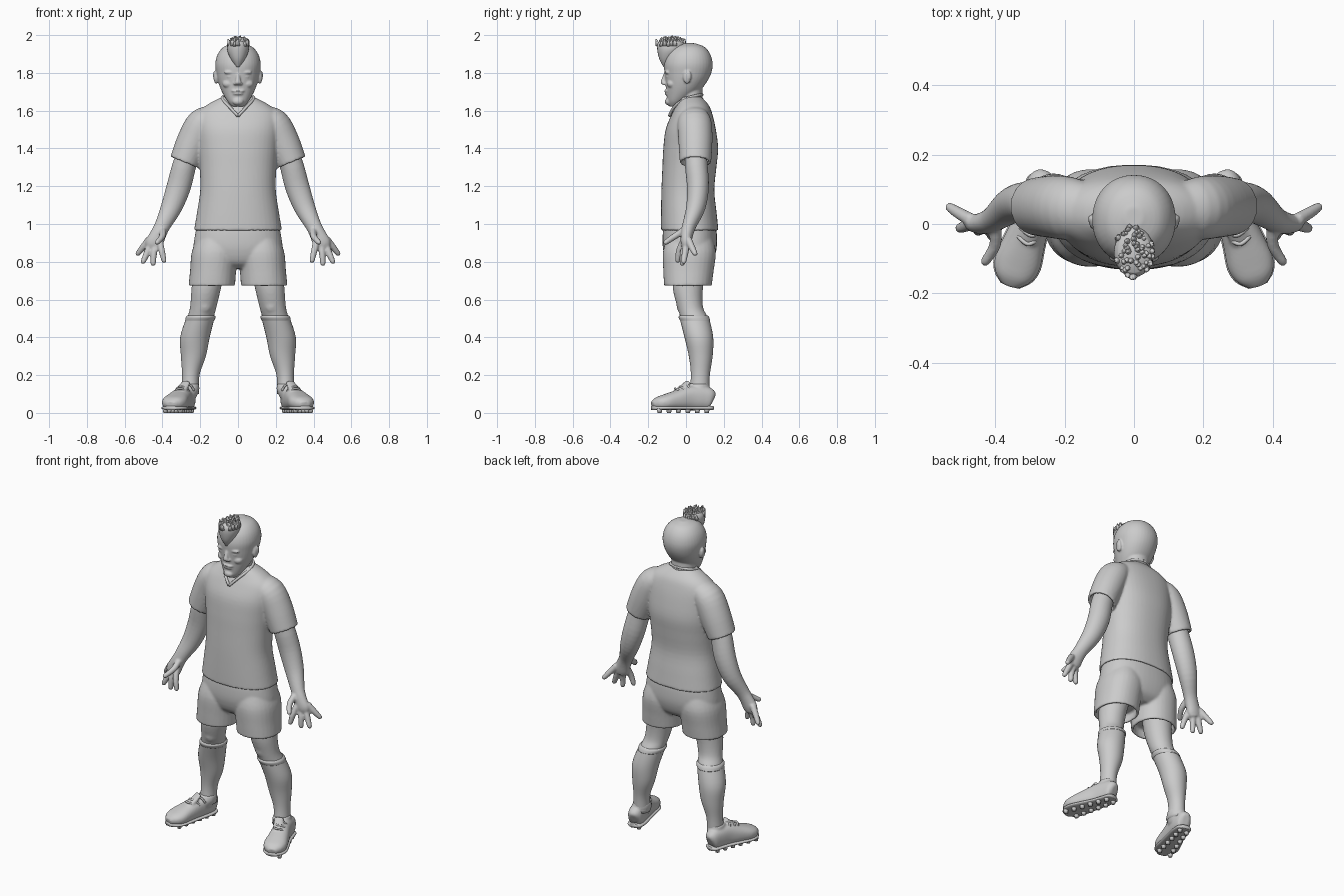
import bpy, bmesh, math, random
from mathutils import Vector, Matrix

random.seed(4)
X, Y, Z = Vector((1, 0, 0)), Vector((0, 1, 0)), Vector((0, 0, 1))


def smooth_rings(rings, k=4):
    """Catmull-Rom between rings of (x, y, z, rx, ry)."""
    out = []
    for i in range(len(rings) - 1):
        a, b, c, d = (rings[min(max(j, 0), len(rings) - 1)] for j in range(i - 1, i + 3))
        for s in range(k):
            t = s / k
            out.append([0.5 * (2 * q + (r - p) * t + (2 * p - 5 * q + 4 * r - w) * t * t
                               + (3 * q - p - 3 * r + w) * t ** 3) for p, q, r, w in zip(a, b, c, d)])
    return out + [list(rings[-1])]


def tube(bm, rings, ref=Y, axis=None, n=32, p=2.0, hem=0):
    """Loft closed superellipse rings; hem > 0 hollows the last end."""
    R = smooth_rings(rings)
    sections = []
    for i, r in enumerate(R):
        a, b = R[max(i - 1, 0)], R[min(i + 1, len(R) - 1)]
        t = axis or (Vector(b[:3]) - Vector(a[:3])).normalized()
        sections.append((Vector(r[:3]), t, max(r[3], .002), max(r[4], .002)))
    if hem:
        c, t, rx, ry = sections[-1]
        down = (c - sections[-2][0]).normalized()
        sections += [(c, t, rx - .014, ry - .014), (c - down * hem, t, rx - .016, ry - .016)]
    loops = []
    for c, t, rx, ry in sections:
        u = ref.cross(t).normalized()
        v = t.cross(u)
        loop = []
        for j in range(n):
            ca, sa = math.cos(2 * math.pi * j / n), math.sin(2 * math.pi * j / n)
            f = (abs(ca) ** p + abs(sa) ** p) ** (-1 / p)
            loop.append(bm.verts.new(c + u * rx * f * ca + v * ry * f * sa))
        loops.append(loop)
    for a, b in zip(loops, loops[1:]):
        for j in range(n):
            bm.faces.new((a[j], a[(j + 1) % n], b[(j + 1) % n], b[j]))
    bm.faces.new(loops[0])
    bm.faces.new(loops[-1])


def ball(bm, c, r):
    m = Matrix.Translation(c) @ Matrix.Diagonal((*r, 1))
    bmesh.ops.create_uvsphere(bm, u_segments=20, v_segments=12, radius=1, matrix=m)


def finish(bm, name, voxel=0, mirror=False, soften=4):
    """Make the object; a voxel size blends its overlapping shells."""
    bmesh.ops.recalc_face_normals(bm, faces=bm.faces)
    for f in bm.faces:
        f.smooth = True
    me = bpy.data.meshes.new(name)
    bm.to_mesh(me)
    bm.free()
    ob = bpy.data.objects.new(name, me)
    bpy.context.collection.objects.link(ob)
    if mirror:
        ob.modifiers.new("mirror", 'MIRROR').use_mirror_merge = False
    if voxel:
        m = ob.modifiers.new("blend", 'REMESH')
        m.mode, m.voxel_size, m.use_smooth_shade = 'VOXEL', voxel, True
        s = ob.modifiers.new("soften", 'SMOOTH')
        s.factor, s.iterations = 0.5, soften
    return ob


# Shirt: torso with both sleeves
bm = bmesh.new()
torso = [(1.675, .025, .08, .055), (1.63, .035, .165, .085), (1.58, .032, .215, .108),
         (1.5, .025, .22, .133), (1.4, .025, .212, .145), (1.3, .018, .203, .143),
         (1.18, .01, .2, .14), (1.06, .015, .217, .147), (.965, .02, .233, .152)]
tube(bm, [(0, y, z, rx, ry) for z, y, rx, ry in torso], axis=-Z, n=48, p=2.25, hem=.03)
for s in (1, -1):
    tube(bm, [(s * .12, .04, 1.58, .05, .07), (s * .185, .045, 1.535, .083, .09),
              (s * .235, .05, 1.44, .088, .09), (s * .283, .05, 1.325, .081, .083)], hem=.04)
finish(bm, "shirt", .0075, soften=5)

# V-shaped collar trim
bm = bmesh.new()
tube(bm, [(0, -.088, 1.572, .008, .008), (.045, -.062, 1.62, .008, .008), (.082, -.005, 1.662, .008, .008),
          (.065, .06, 1.68, .008, .008), (0, .085, 1.685, .008, .008)], ref=Z, n=10)
finish(bm, "collar", mirror=True)

# Shorts: hips with two open legs
bm = bmesh.new()
tube(bm, [(0, .02, 1.0, .215, .135), (0, .02, .95, .226, .143), (0, .02, .87, .236, .142),
          (0, .02, .8, .22, .12), (0, .02, .765, .17, .08)], axis=-Z, n=48, p=2.3)
for s in (1, -1):
    tube(bm, [(s * .115, .02, .93, .1, .12), (s * .122, .018, .85, .123, .14),
              (s * .132, .013, .75, .122, .133), (s * .139, .01, .672, .123, .126)],
         axis=-Z, p=2.2, hem=.05)
finish(bm, "shorts", .0075)

# Legs and knee socks
leg = [(.15, .02, .78, .085, .09), (.168, .01, .66, .078, .08), (.184, .022, .56, .07, .068),
       (.2, .045, .5, .07, .073), (.228, .068, .4, .073, .071), (.236, .078, .3, .061, .058),
       (.25, .076, .2, .041, .045), (.254, .07, .1, .042, .048)]
bm = bmesh.new()
tube(bm, leg, axis=-Z)
ball(bm, (.178, -.02, .57), (.04, .03, .045))
finish(bm, "leg", .008, mirror=True)
bm = bmesh.new()
tube(bm, [(.197, .041, .512, .073, .074)] + [(x, y, z, a + .005, b + .005) for x, y, z, a, b in leg[3:]], axis=-Z)
finish(bm, "sock", mirror=True)
bm = bmesh.new()
tube(bm, [(.196, .04, .515, .074, .076), (.198, .042, .505, .079, .081), (.203, .049, .488, .076, .08)], axis=-Z)
finish(bm, "sock_cuff", mirror=True)

# Shoes
shoe = [(.262, .142, .068, .02, .03), (.265, .128, .073, .04, .056), (.273, .08, .078, .048, .064),
        (.29, .02, .077, .051, .064), (.315, -.05, .066, .06, .052), (.335, -.11, .056, .067, .042),
        (.348, -.15, .05, .055, .033), (.357, -.178, .044, .025, .017)]
bm = bmesh.new()
tube(bm, shoe, ref=Z, p=2.4)
tube(bm, [(.255, .07, .155, .048, .052), (.257, .065, .12, .052, .06), (.262, .06, .08, .04, .05)], axis=-Z)
tube(bm, [(.276, .01, .165, .026, .009), (.29, -.015, .135, .03, .014), (.31, -.05, .11, .03, .014)], ref=Z)
finish(bm, "shoe", .006, mirror=True)

# Soles with studs
bm = bmesh.new()
tube(bm, [(x, y, .026, w + .003, .011) for x, y, z, w, h in shoe], ref=Z, p=3)
for t in range(6):
    y = .11 - t * .05
    for side in (-1, 1):
        c = (.27 + (.11 - y) * .3 + side * (.024 + .003 * t), y, .013)
        bmesh.ops.create_cone(bm, cap_ends=True, segments=12, radius1=.011, radius2=.016, depth=.026,
                              matrix=Matrix.Translation(c))
finish(bm, "sole", mirror=True)

# Laces and ankle strap
bm = bmesh.new()
for x, y, z, w in ((.278, .0, .146, .045), (.296, -.025, .132, .04), (.306, -.05, .122, .036)):
    tube(bm, [(x - w, y + .012, z - .028, .006, .006), (x - w * .6, y, z, .006, .006), (x, y - .008, z + .006, .006, .006),
              (x + w * .6, y + .008, z, .006, .006), (x + w, y + .03, z - .028, .006, .006)], n=8)
finish(bm, "laces", mirror=True)

# Arms with hands and fingers
bm = bmesh.new()
tube(bm, [(.225, .05, 1.46, .055, .055), (.278, .053, 1.33, .062, .06), (.313, .063, 1.2, .064, .058),
          (.352, .052, 1.09, .056, .051), (.398, .018, .995, .042, .037), (.42, .006, .95, .042, .033),
          (.443, 0, .9, .046, .028), (.452, 0, .872, .036, .02)])
fingers = [((.415, -.015, .905), (.403, -.036, .855), (.392, -.044, .806)),
           ((.437, -.003, .89), (.446, -.016, .84), (.449, -.02, .79)),
           ((.462, .004, .895), (.485, -.006, .84), (.502, -.012, .8)),
           ((.47, .012, .92), (.505, .032, .875), (.53, .048, .843)),
           ((.4, -.005, .97), (.4, -.06, .935), (.428, -.108, .902))]
for a, b, c in fingers:
    tube(bm, [(*a, .019, .019), (*b, .0175, .017), (*c, .014, .014)], ref=X, n=14)
    ball(bm, c, (.0135, .0135, .012))
finish(bm, "arm", .006, mirror=True, soften=3)

# Head with neck and facial features
bm = bmesh.new()
skull = [(1.622, -.062, .03, .026), (1.65, -.048, .056, .05), (1.7, -.018, .085, .086), (1.75, .0, .104, .109),
         (1.8, .01, .115, .124), (1.85, .013, .12, .128), (1.9, .015, .107, .113), (1.938, .018, .075, .079),
         (1.957, .02, .025, .028)]
tube(bm, [(0, y, z, a, b) for z, y, a, b in skull], axis=Z, n=40, p=2.1)
tube(bm, [(0, .025, 1.76, .07, .06), (0, .026, 1.68, .072, .061), (0, .022, 1.62, .075, .066),
          (0, .025, 1.55, .085, .075)], axis=-Z)
tube(bm, [(0, -.104, 1.8, .01, .012), (0, -.116, 1.77, .012, .013), (0, -.121, 1.748, .018, .014),
          (0, -.114, 1.737, .016, .01)], axis=-Z, n=16)
ball(bm, (0, -.092, 1.648), (.03, .02, .02))
ball(bm, (0, -.1, 1.704), (.036, .016, .007))
ball(bm, (0, -.097, 1.69), (.03, .016, .008))
for s in (1, -1):
    ball(bm, (s * .04, -.098, 1.803), (.034, .014, .01))
    ball(bm, (s * .04, -.092, 1.78), (.02, .014, .009))
    ball(bm, (s * .05, -.075, 1.742), (.032, .026, .024))
    ball(bm, (s * .014, -.113, 1.743), (.011, .012, .008))
    ball(bm, (s * .116, .006, 1.778), (.013, .022, .036))
    ball(bm, (s * .124, .014, 1.785), (.008, .014, .026))
finish(bm, "head", .005, soften=3)

# Spiky strip of hair
bm = bmesh.new()
tube(bm, [(0, -.108, 1.83, .008, .01), (0, -.1, 1.87, .036, .04), (0, -.085, 1.915, .056, .066),
          (0, -.08, 1.95, .056, .072), (0, -.078, 1.968, .045, .062)], axis=Z, n=24)
for i in range(60):
    a, r = random.uniform(0, 2 * math.pi), math.sqrt(random.random())
    x, y = .05 * r * math.cos(a), -.08 + .07 * r * math.sin(a)
    tip = Vector((x * 1.18, -.08 + (y + .08) * 1.15, 2.0 - .022 * r * r - random.uniform(0, .012)))
    base = Vector((x, y, 1.945))
    d = tip - base
    m = Matrix.Translation((base + tip) / 2) @ d.to_track_quat('Z', 'Y').to_matrix().to_4x4()
    bmesh.ops.create_cone(bm, cap_ends=True, segments=7, radius1=.014, radius2=.003, depth=d.length, matrix=m)
finish(bm, "hair")
